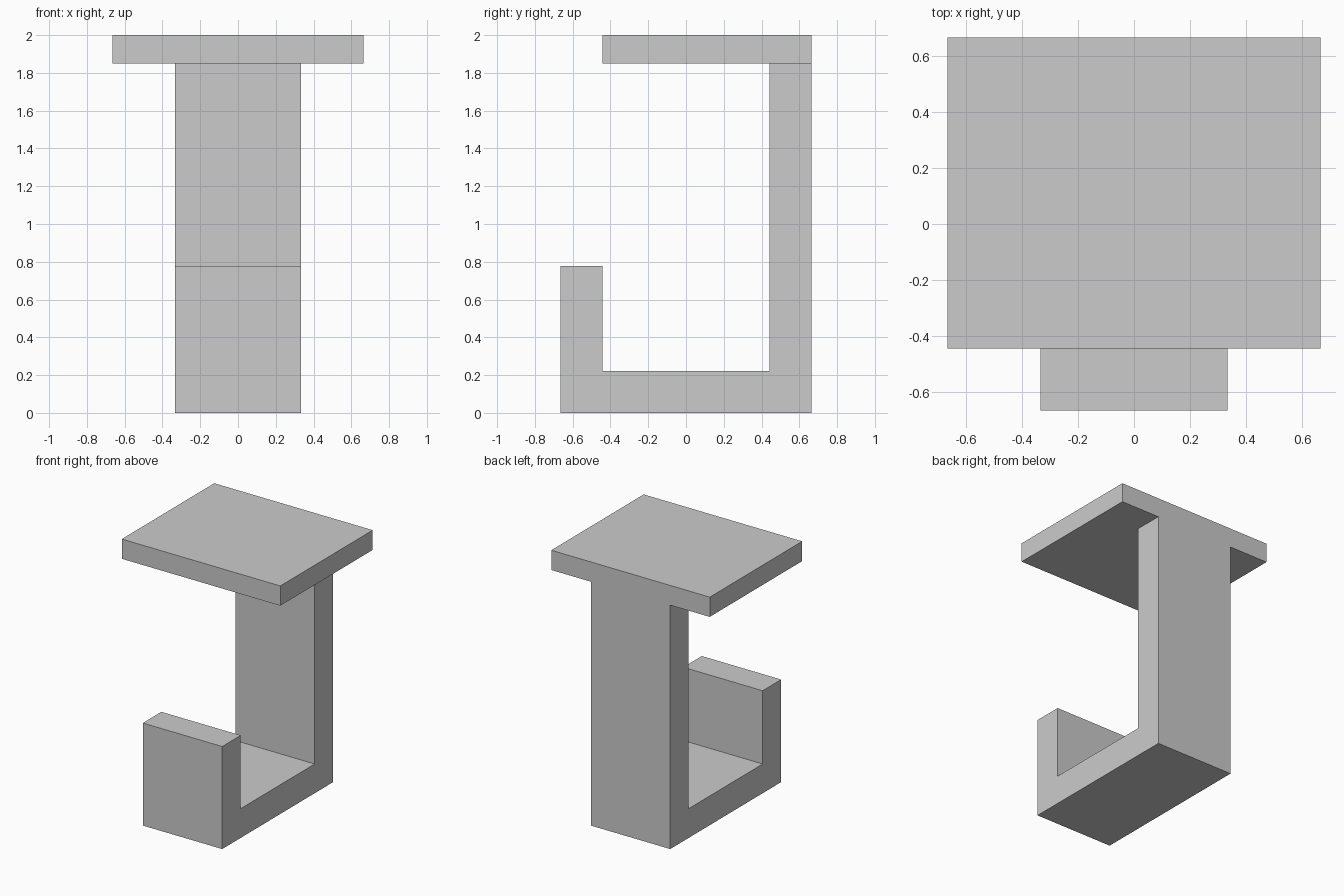
import bpy
import bmesh

cube = bpy.data.objects.get("Cube")
if cube:
    bpy.data.objects.remove(cube, do_unlink=True)

# Single flat grey
grey = bpy.data.materials.new("light grey")
grey.use_nodes = True
colour = (0.6, 0.6, 0.6, 1.0)
grey.diffuse_color = colour
grey.node_tree.nodes["Principled BSDF"].inputs["Base Color"].default_value = colour


def extrude_profile(name, profile, half_width):
    """Extrude a closed (y, z) outline symmetrically along x."""
    bm = bmesh.new()
    face = bm.faces.new([bm.verts.new((-half_width, y, z)) for y, z in profile])
    result = bmesh.ops.extrude_face_region(bm, geom=[face])
    moved = [v for v in result["geom"] if isinstance(v, bmesh.types.BMVert)]
    bmesh.ops.translate(bm, verts=moved, vec=(2 * half_width, 0, 0))
    bmesh.ops.recalc_face_normals(bm, faces=bm.faces)
    mesh = bpy.data.meshes.new(name)
    bm.to_mesh(mesh)
    bm.free()
    mesh.materials.append(grey)
    obj = bpy.data.objects.new(name, mesh)
    bpy.context.collection.objects.link(obj)
    return obj


depth = 0.665          # half of the overall depth
thick = 0.222          # hook wall thickness
inner = depth - thick
lip_top = 0.778
plate_bottom = 1.85

# J-shaped hook: front lip, floor and back post
extrude_profile("hook", [
    (-depth, 0), (depth, 0), (depth, plate_bottom), (inner, plate_bottom),
    (inner, thick), (-inner, thick), (-inner, lip_top), (-depth, lip_top),
], 0.333)

# Wide mounting plate on top of the post
extrude_profile("top_plate", [
    (-inner, plate_bottom), (depth, plate_bottom), (depth, 2), (-inner, 2),
], 0.665)
